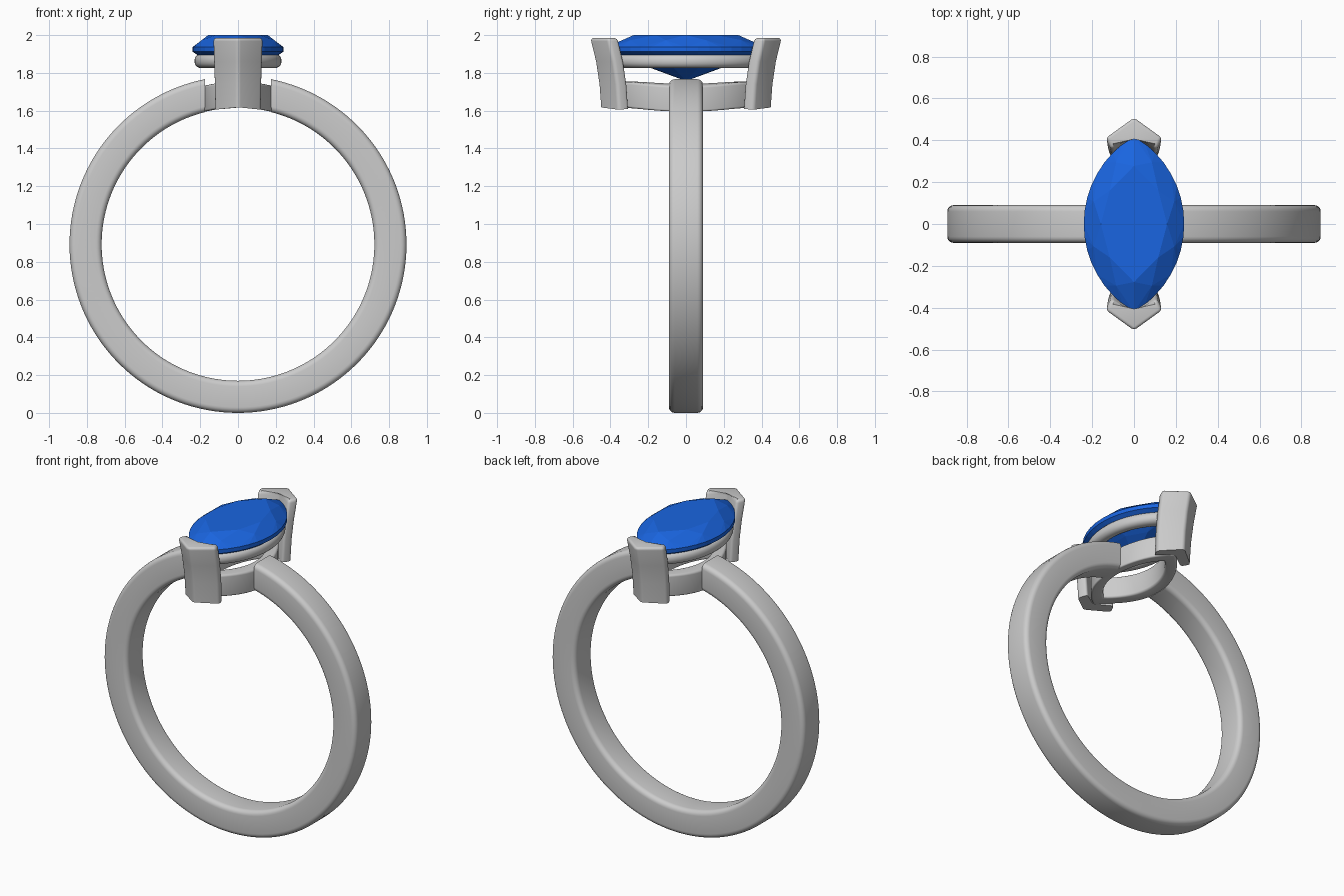
import bpy, bmesh
from math import sin, cos, asin, sqrt, pi

if "Cube" in bpy.data.objects:
    bpy.data.objects.remove(bpy.data.objects["Cube"])

R_OUT, R_IN, CZ = 0.892, 0.722, 0.892


def make_object(name, bm, angle=35):
    bmesh.ops.recalc_face_normals(bm, faces=bm.faces)
    mesh = bpy.data.meshes.new(name)
    bm.to_mesh(mesh)
    bm.free()
    obj = bpy.data.objects.new(name, mesh)
    bpy.context.collection.objects.link(obj)
    if angle:
        bpy.ops.object.select_all(action='DESELECT')
        obj.select_set(True)
        bpy.context.view_layer.objects.active = obj
        bpy.ops.object.shade_smooth_by_angle(angle=angle * pi / 180)
    return obj


def rounded_rect(w, h, r, seg=5):
    pts = []
    for i, (sx, sy) in enumerate([(1, 1), (-1, 1), (-1, -1), (1, -1)]):
        for k in range(seg + 1):
            a = (i + k / seg) * pi / 2
            pts.append((sx * (w / 2 - r) + r * cos(a), sy * (h / 2 - r) + r * sin(a)))
    return pts


def marquise(a, b, n):
    """Pointed oval made of two arcs, n points per side, tips on the y axis."""
    R = (a * a + b * b) / (2 * a)
    h = asin(b / R)
    right = [(R * cos(p) - R + a, R * sin(p)) for p in (h * (2 * k / n - 1) for k in range(n))]
    return right + [(-x, -y) for x, y in right]


def loft(bm, rings, closed):
    rows = [[bm.verts.new(p) for p in ring] for ring in rings]
    m = len(rows[0])
    for i in range(len(rows) if closed else len(rows) - 1):
        a, b = rows[i], rows[(i + 1) % len(rows)]
        for j in range(m):
            bm.faces.new((a[j], a[(j + 1) % m], b[(j + 1) % m], b[j]))
    if not closed:
        bm.faces.new(rows[0])
        bm.faces.new(rows[-1])
    return rows


def finger_drop(x):
    return sqrt(R_IN ** 2 - x * x) - R_IN


# Band: open ring whose ends are cut vertically beside the setting
bm = bmesh.new()
rings, n = [], 128
for i in range(n + 1):
    ring = []
    for u, v in rounded_rect(R_OUT - R_IN, 0.18, 0.03):
        r = (R_OUT + R_IN) / 2 + u
        start = asin(0.175 / r)
        t = start + (2 * pi - 2 * start) * i / n
        ring.append((r * sin(t), v, CZ + r * cos(t)))
    rings.append(ring)
loft(bm, rings, False)
make_object("band", bm)


# Setting rims: pointed-oval hoops under the stone
def rim(name, a, b, z, thick, height, r, bent):
    bm = bmesh.new()
    rings = []
    for u, v in rounded_rect(thick, height, r):
        inset = thick / 2 - u
        rings.append([(x, y, z + v + (finger_drop(x) if bent else 0))
                      for x, y in marquise(a - inset, b - inset * 1.5, 24)])
    loft(bm, rings, True)
    make_object(name, bm)


rim("upper_rim", 0.23, 0.41, 1.863, 0.075, 0.076, 0.034, False)
rim("lower_rim", 0.185, 0.37, 1.685, 0.065, 0.138, 0.012, True)

# V-shaped prongs at both tips, leaning outwards
V = [(0, 0), (0.136, -0.098), (0.108, -0.155), (0, -0.085), (-0.108, -0.155), (-0.136, -0.098)]
LEVELS = [(1.618, 0.455, 0.92), (1.74, 0.464, 0.94), (1.86, 0.482, 0.97), (1.985, 0.512, 1.0)]
for name, side in (("front_prong", -1), ("back_prong", 1)):
    bm = bmesh.new()
    rows = loft(bm, [[(x * s, side * (y0 + y), z + (finger_drop(x) if z < 1.7 else 0))
                      for x, y in V] for z, y0, s in LEVELS], False)
    flat = [set(r) for r in rows[:-1]]
    edges = [e for e in bm.edges if not any(set(e.verts) <= f for f in flat)]
    bmesh.ops.bevel(bm, geom=edges, offset=0.018, segments=4, profile=0.5, affect='EDGES')
    make_object(name, bm)

# Stone: faceted pointed-oval cut
bm = bmesh.new()
A, B = 0.24, 0.42


def facet_ring(scale, z, n, odd=False):
    pts = marquise(A * scale, B * scale, n)
    for x, y in (pts[1::2] if odd else pts):
        bm.verts.new((x, y, z))


facet_ring(0.66, 2.0, 4)
facet_ring(0.86, 1.973, 8, True)
facet_ring(1.0, 1.937, 16)
facet_ring(1.0, 1.912, 16)
facet_ring(0.55, 1.83, 8, True)
bm.verts.new((0, 0, 1.757))
bmesh.ops.convex_hull(bm, input=bm.verts)
bmesh.ops.dissolve_limit(bm, angle_limit=0.02, verts=bm.verts, edges=bm.edges)
stone = make_object("stone", bm, None)
mat = bpy.data.materials.new("blue_stone")
mat.diffuse_color = (0.01, 0.13, 0.75, 1)
mat.use_nodes = True
mat.node_tree.nodes["Principled BSDF"].inputs["Base Color"].default_value = mat.diffuse_color
stone.data.materials.append(mat)
